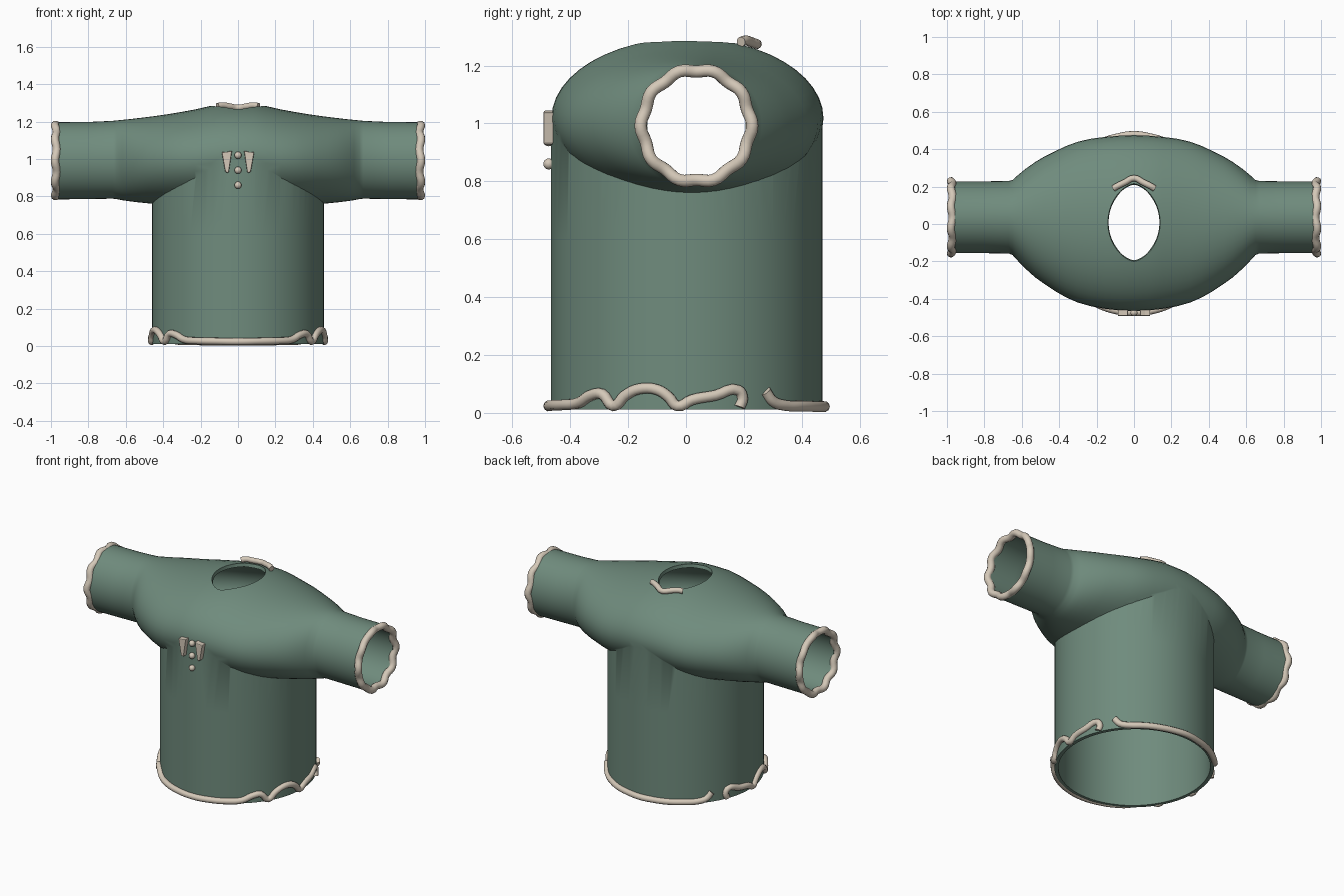
import bpy, bmesh, math
from mathutils import Vector

if "Cube" in bpy.data.objects:
    bpy.data.objects.remove(bpy.data.objects["Cube"])

def mat(name, col):
    m = bpy.data.materials.new(name)
    m.diffuse_color = (*col, 1)
    m.use_nodes = True
    m.node_tree.nodes["Principled BSDF"].inputs["Base Color"].default_value = m.diffuse_color
    return m

GREEN = mat("green_knit", (0.16, 0.26, 0.205))
CREAM = mat("cream_trim", (0.66, 0.58, 0.48))
TAU = math.tau

def loft(name, rings, m):
    """Closed solid through a list of equal-length rings."""
    bm = bmesh.new()
    rows = [[bm.verts.new(p) for p in r] for r in rings]
    n = len(rows[0])
    for a, b in zip(rows, rows[1:]):
        for i in range(n):
            bm.faces.new((a[i], a[(i + 1) % n], b[(i + 1) % n], b[i]))
    bm.faces.new(rows[0])
    bm.faces.new(rows[-1])
    bmesh.ops.recalc_face_normals(bm, faces=bm.faces)
    me = bpy.data.meshes.new(name)
    bm.to_mesh(me)
    bm.free()
    ob = bpy.data.objects.new(name, me)
    bpy.context.collection.objects.link(ob)
    me.materials.append(m)
    return ob

def activate(ob):
    bpy.ops.object.select_all(action='DESELECT')
    ob.select_set(True)
    bpy.context.view_layer.objects.active = ob

def boolean(ob, other, op):
    activate(ob)
    md = ob.modifiers.new("bool", 'BOOLEAN')
    md.operation, md.object, md.solver = op, other, 'EXACT'
    bpy.ops.object.modifier_apply(modifier=md.name)
    bpy.data.objects.remove(other)

def tube(name, pts, r, cyclic=False):
    cu = bpy.data.curves.new(name, 'CURVE')
    cu.dimensions = '3D'
    cu.bevel_depth, cu.bevel_resolution = r, 3
    cu.resolution_u, cu.use_fill_caps = 4, True
    sp = cu.splines.new('BEZIER')
    sp.bezier_points.add(len(pts) - 1)
    for b, p in zip(sp.bezier_points, pts):
        b.co = p
        b.handle_left_type = b.handle_right_type = 'AUTO'
    sp.use_cyclic_u = cyclic
    cu.materials.append(CREAM)
    ob = bpy.data.objects.new(name, cu)
    bpy.context.collection.objects.link(ob)
    return ob

# shoulders and sleeves: sections along x (x, y centre, y radius, z top, z bottom)
half = [(0, .005, .47, 1.295, .74), (.08, .005, .467, 1.295, .74), (.15, .006, .46, 1.283, .74),
        (.23, .008, .448, 1.265, .74), (.3, .01, .43, 1.252, .745), (.36, .012, .406, 1.242, .75),
        (.42, .015, .375, 1.233, .757), (.48, .02, .34, 1.225, .763), (.53, .023, .307, 1.219, .768),
        (.58, .028, .267, 1.213, .774), (.62, .032, .23, 1.209, .78), (.65, .035, .2, 1.206, .786),
        (.67, .036, .194, 1.204, .788), (.8, .036, .192, 1.198, .786), (.972, .036, .192, 1.197, .784)]
stations = [(-x, *s) for x, *s in reversed(half[1:])] + half
body = loft("shirt_body", [[(x, yc + ry * math.cos(t), (zt + zb) / 2 + (zt - zb) / 2 * math.sin(t))
            for t in (TAU * i / 48 for i in range(48))] for x, yc, ry, zt, zb in stations], GREEN)
# torso tube
torso = loft("torso", [[(.46 * math.cos(TAU * i / 64), .003 + .469 * math.sin(TAU * i / 64), z)
             for i in range(64)] for z in (.012, .3, .6, 1.0)], GREEN)
boolean(body, torso, 'UNION')

# pointed-oval neck opening
def neck_pt(t, k=1.0):
    c, s = math.cos(t), math.sin(t)
    return (k * .14 * math.copysign(abs(c) ** 1.25, c), .008 + k * .208 * s)

cut = loft("neck_cutter", [[(*neck_pt(TAU * i / 40), z) for i in range(40)] for z in (1.05, 1.5)], GREEN)
boolean(body, cut, 'DIFFERENCE')

# open the hem, cuffs and neck, then give the cloth thickness
bm = bmesh.new()
bm.from_mesh(body.data)
bm.normal_update()
dead = []
for f in bm.faces:
    c = f.calc_center_median()
    in_neck = abs(c.x) < .15 and abs(c.y) < .225 and c.z > 1.04
    if (abs(c.x) > .9715 or c.z < .0125 or (in_neck and abs(f.normal.z) < .2)
            or (in_neck and c.z < 1.06)):
        dead.append(f)
bmesh.ops.delete(bm, geom=dead, context='FACES')
bmesh.ops.remove_doubles(bm, verts=bm.verts, dist=.0005)
bm.to_mesh(body.data)
bm.free()
activate(body)
md = body.modifiers.new("cloth", 'SOLIDIFY')
md.thickness, md.offset = .022, -1
bpy.ops.object.modifier_apply(modifier=md.name)
bpy.ops.object.shade_smooth_by_angle(angle=math.radians(40))

# cuff trims, slightly wavy
for s, side in ((1, "right"), (-1, "left")):
    tube("cuff_trim_" + side, [(s * (.974 + .005 * (-1) ** i),
         .036 + (.188 + .005 * (-1) ** i) * math.cos(TAU * i / 20),
         .992 + (.192 + .005 * (-1) ** i) * math.sin(TAU * i / 20)) for i in range(20)], .022, True)

# hem trim: front run with scalloped sides, broken near the back
def hem(y, z, s):
    return (s * .463 * math.sqrt(max(0, 1 - (y / .474) ** 2)), y, z)

side = [(-.46, .026), (-.42, .028), (-.37, .035), (-.33, .06), (-.29, .065), (-.25, .024), (-.21, .06),
        (-.16, .083), (-.1, .08), (-.06, .055), (-.03, .024), (.02, .045), (.1, .06), (.18, .078),
        (.195, .05), (.185, .02)]
tube("hem_trim_front", [hem(y, z, -1) for y, z in reversed(side)] + [(0, -.474, .024)]
     + [hem(y, z, 1) for y, z in side], .019)
back = [(.275, .075), (.3, .04), (.34, .026), (.4, .024), (.44, .022), (.465, .022)]
tube("hem_trim_back", [hem(y, z, -1) for y, z in back] + [(0, .478, .022)]
     + [hem(y, z, 1) for y, z in reversed(back)], .019)

# collar trim at the nape
tube("collar_trim", [(-.11, .19, 1.282), (-.085, .205, 1.287), (-.05, .222, 1.282), (0, .245, 1.274),
                     (.05, .222, 1.282), (.085, .205, 1.287), (.11, .19, 1.282)], .017)

# chest tabs
for s, side_name in ((1, "right"), (-1, "left")):
    outline = [(.032, 1.045), (.06, 1.038), (.087, 1.037), (.068, .93), (.05, .925)]
    tab = loft("chest_tab_" + side_name, [[(s * x, y, z) for x, z in outline] for y in (-.455, -.492)], CREAM)
    md = tab.modifiers.new("soft", 'BEVEL')
    md.width, md.segments = .005, 2

# buttons
for i, z in enumerate((1.02, .94, .86)):
    bpy.ops.mesh.primitive_uv_sphere_add(segments=20, ring_count=12, radius=.019, location=(0, -.474, z))
    b = bpy.context.object
    b.name = f"button_{i + 1}"
    b.data.materials.append(CREAM)
    bpy.ops.object.shade_smooth()
